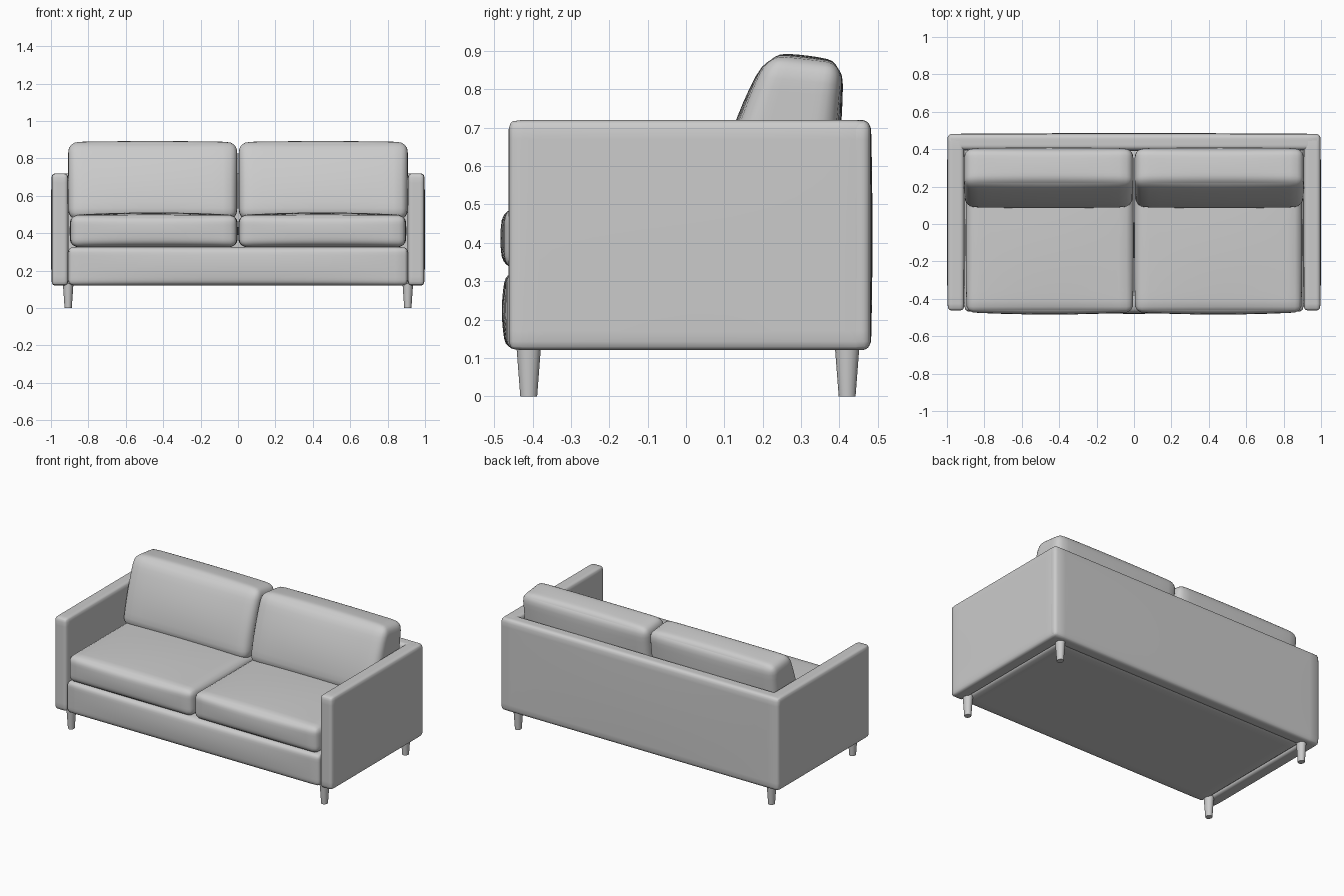
import bpy, bmesh, math
from mathutils import Vector

cube = bpy.data.objects.get("Cube")
if cube:
    bpy.data.objects.remove(cube, do_unlink=True)

# One grey upholstery colour for the whole sofa
grey = bpy.data.materials.new("grey_fabric")
grey.use_nodes = True
colour = (0.6, 0.6, 0.6, 1)
grey.diffuse_color = colour
grey.node_tree.nodes["Principled BSDF"].inputs["Base Color"].default_value = colour


def finish(name, bm, angle=40):
    """Turn a bmesh into a smooth shaded object."""
    mesh = bpy.data.meshes.new(name)
    bmesh.ops.recalc_face_normals(bm, faces=bm.faces)
    bm.to_mesh(mesh)
    bm.free()
    mesh.materials.append(grey)
    obj = bpy.data.objects.new(name, mesh)
    bpy.context.collection.objects.link(obj)
    bpy.ops.object.select_all(action="DESELECT")
    obj.select_set(True)
    bpy.context.view_layer.objects.active = obj
    bpy.ops.object.shade_smooth_by_angle(angle=math.radians(angle))
    return obj


def padded_box(name, low, high, radius, crown=(0, 0, 0), warp=None, cuts=15):
    """Rounded box whose faces swell by crown; warp reshapes it afterwards."""
    low, high = Vector(low), Vector(high)
    centre, half = (low + high) / 2, (high - low) / 2
    bm = bmesh.new()
    bmesh.ops.create_cube(bm, size=2)
    bmesh.ops.subdivide_edges(bm, edges=bm.edges, cuts=cuts, use_grid_fill=True)
    for v in bm.verts:
        # Crowd the grid towards the edges, then round them
        unit = Vector([math.sin(c * math.pi / 2) for c in v.co])
        full = Vector([u * h for u, h in zip(unit, half)])
        core = Vector([max(r - h, min(h - r, c)) for c, h, r in
                       zip(full, half, [radius] * 3)])
        p = core + (full - core).normalized() * radius
        swell = [1 - u * u for u in unit]
        for i in range(3):
            p[i] += crown[i] * unit[i] * swell[i - 1] * swell[i - 2]
        v.co = centre + p
        if warp:
            v.co = warp(v.co)
    return finish(name, bm)


def lean(p):
    """Wedge the back cushion: sloping front, nearly upright back, sloping top."""
    t = (p.z - 0.47) / 0.42
    front = 0.08 + 0.07 * t + 0.065 * t * t
    back = 0.37 + 0.04 * t
    y = front + p.y * (back - front)
    return Vector((p.x, y, p.z - 0.12 * max(t, 0) * (y - 0.25)))


def lean_box(name, x0, x1):
    """Back cushion, modelled at true depth and then leaned."""
    depth = 0.26
    padded_box(name, (x0, 0, 0.47), (x1, depth, 0.888), 0.055, (0, 0.012, 0.008),
               lambda p: lean(Vector((p.x, p.y / depth, p.z))))


# Frame: back panel, base and two arms
padded_box("back_panel", (-0.997, 0.395, 0.12), (0.997, 0.482, 0.72), 0.025, (0, 0.004, 0))
padded_box("base", (-0.908, -0.468, 0.12), (0.908, 0.42, 0.326), 0.028, (0, 0.012, 0))

for side, s in (("left", 1), ("right", -1)):
    def span(a, b):
        return sorted((s * a, s * b))

    x0, x1 = span(0.908, 0.997)
    padded_box(side + "_arm", (x0, -0.462, 0.12), (x1, 0.478, 0.72), 0.022, (0.003, 0, 0))

    # Loose cushions
    x0, x1 = span(0.006, 0.895)
    padded_box(side + "_seat_cushion", (x0, -0.472, 0.326), (x1, 0.3, 0.497), 0.04,
               (0.005, 0.012, 0.014))
    x0, x1 = span(0.004, 0.908)
    lean_box(side + "_back_cushion", x0, x1)

    # Tapered feet
    for end, y in (("front", -0.41), ("back", 0.42)):
        bm = bmesh.new()
        bmesh.ops.create_cone(bm, cap_ends=True, segments=16, radius1=0.022,
                              radius2=0.032, depth=0.13)
        for v in bm.verts:
            v.co = Vector((v.co.x * 0.88 + s * 0.908, v.co.y + y, v.co.z + 0.065))
        finish(side + "_" + end + "_leg", bm)
